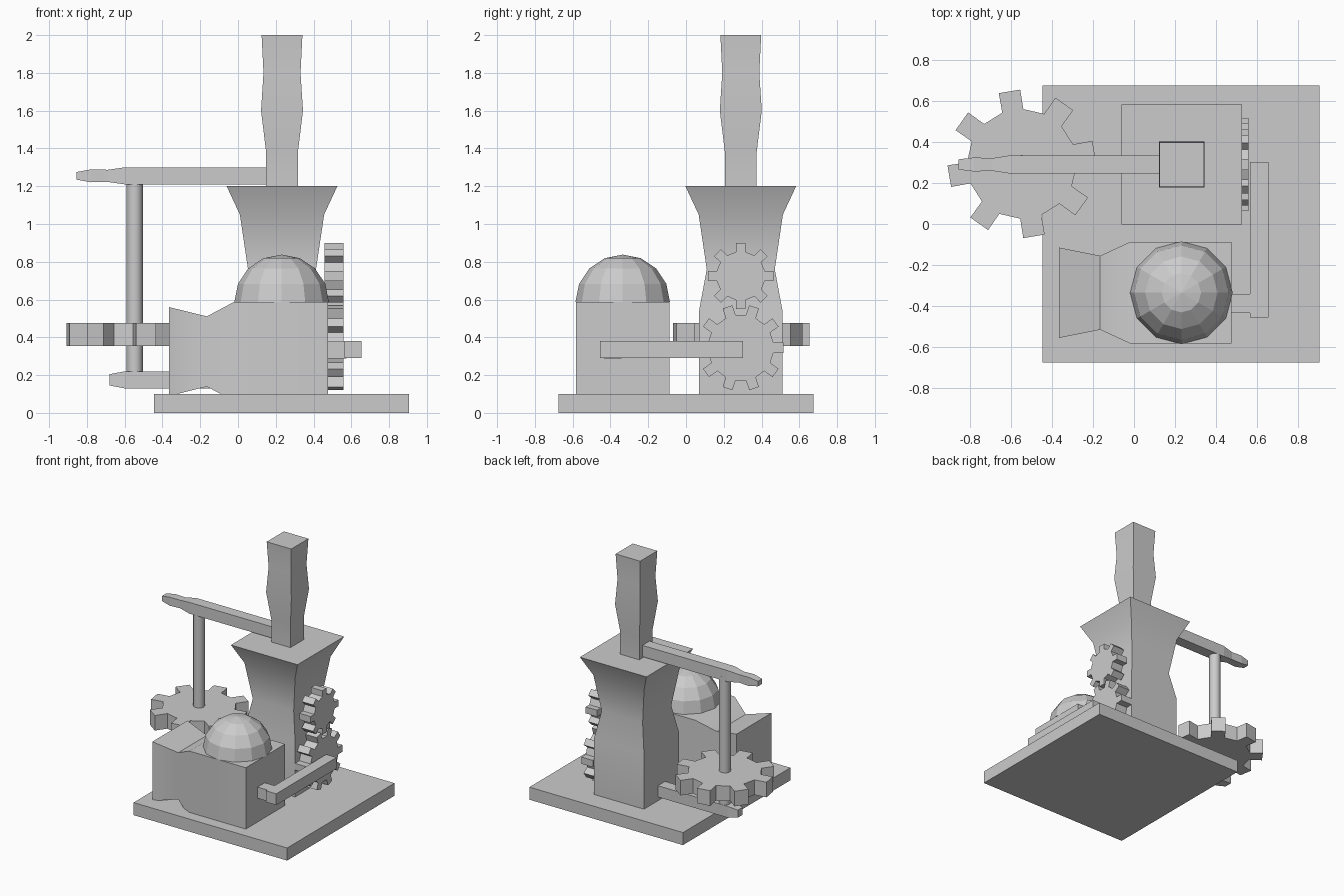
import bpy, bmesh
from math import sin, cos, pi, radians

if "Cube" in bpy.data.objects:
    bpy.data.objects.remove(bpy.data.objects["Cube"])


def make(name, verts, faces, smooth=False):
    me = bpy.data.meshes.new(name)
    bm = bmesh.new()
    vs = [bm.verts.new(v) for v in verts]
    for f in faces:
        bm.faces.new([vs[i] for i in f])
    bmesh.ops.recalc_face_normals(bm, faces=bm.faces)
    bm.to_mesh(me)
    bm.free()
    ob = bpy.data.objects.new(name, me)
    bpy.context.collection.objects.link(ob)
    if smooth:
        bpy.ops.object.select_all(action='DESELECT')
        ob.select_set(True)
        bpy.context.view_layer.objects.active = ob
        bpy.ops.object.shade_smooth_by_angle(angle=radians(40))
    return ob


def bridge(name, rings, smooth=False):
    """Skin a list of equal-sized point rings and cap both ends."""
    n = len(rings[0])
    faces = [list(range(n)), [(len(rings) - 1) * n + i for i in range(n)]]
    for k in range(len(rings) - 1):
        for i in range(n):
            j = (i + 1) % n
            faces.append([k*n + i, k*n + j, (k+1)*n + j, (k+1)*n + i])
    return make(name, [p for r in rings for p in r], faces, smooth)


SQUARE = ((-1, -1), (1, -1), (1, 1), (-1, 1))


def column(name, cx, cy, sections, smooth=False):
    """Square column from (z, half width) sections."""
    return bridge(name, [[(cx + a*h, cy + b*h, z) for a, b in SQUARE]
                         for z, h in sections], smooth)


def beam(name, cy, cz, sections, smooth=False):
    """Beam along x from (x, half depth, half height) sections."""
    return bridge(name, [[(x, cy + a*hy, cz + b*hz) for a, b in SQUARE]
                         for x, hy, hz in sections], smooth)


def box(name, x0, x1, y0, y1, z0, z1):
    return beam(name, (y0+y1)/2, (z0+z1)/2,
                [(x, (y1-y0)/2, (z1-z0)/2) for x in (x0, x1)])


def gear(name, place, teeth, r_tip, r_root, phase, lo, hi):
    """Toothed disc; place maps (u, v, depth) to world coordinates."""
    step = 2*pi / teeth
    outline = []
    for t in range(teeth):
        a = phase + t*step
        for da, r in ((-.25, r_root), (-.187, r_tip), (.187, r_tip), (.25, r_root)):
            outline.append((r*cos(a + da*step), r*sin(a + da*step)))
    return bridge(name, [[place(u, v, d) for u, v in outline] for d in (lo, hi)])


# Base plate
box("base_plate", -.446, .905, -.675, .675, 0, .1)

# Flared hopper tower and chimney
column("tower", .233, .29, [(.1, .22), (.545, .22), (.76, .18), (1.05, .223), (1.2, .293)], True)
column("chimney", .233, .29, [(1.19, .084), (1.38, .084), (1.6, .111), (1.8, .098), (2, .108)], True)

# Furnace body with pinched left end
beam("furnace", -.335, .325, [(-.365, .22, .235), (-.165, .18, .186), (-.02, .247, .263), (.476, .247, .263)], True)

# Faceted dome on the furnace
bm = bmesh.new()
bmesh.ops.create_uvsphere(bm, u_segments=12, v_segments=8, radius=.25)
bmesh.ops.bisect_plane(bm, geom=bm.verts[:] + bm.edges[:] + bm.faces[:],
                       plane_co=(0, 0, -.001), plane_no=(0, 0, 1), clear_inner=True)
bmesh.ops.holes_fill(bm, edges=[e for e in bm.edges if e.is_boundary])
bmesh.ops.recalc_face_normals(bm, faces=bm.faces)
me = bpy.data.meshes.new("dome")
bm.to_mesh(me)
bm.free()
dome = bpy.data.objects.new("dome", me)
dome.location = (.231, -.335, .588)
bpy.context.collection.objects.link(dome)

# Horizontal gear on its axle, held by two arms
AX, AY = -.547, .293
gear("flat_gear", lambda u, v, d: (AX + u, AY + v, d), 8, .362, .267, radians(99.6), .355, .475)
bridge("axle", [[(AX + .043*cos(k*pi/6), AY + .043*sin(k*pi/6), z) for k in range(12)]
                for z in (.18, 1.24)], True)
beam("upper_arm", .29, 1.255, [(-.855, .025, .02), (-.78, .034, .034), (-.69, .031, .032),
                               (-.6, .045, .045), (.2, .045, .045)])
beam("lower_arm", .29, .175, [(-.68, .03, .03), (-.6, .045, .045), (.1, .045, .045)])

# Pair of meshing gears on the tower side
for name, z, teeth, tip, root, phase in (("upper_side_gear", .725, 8, .176, .13, pi/2),
                                         ("lower_side_gear", .345, 10, .229, .175, 0)):
    gear(name, lambda u, v, d: (d, .29 + u, z + v), teeth, tip, root, phase, .458, .558)

# Bent bar linking furnace and lower gear, plus short gear shaft
box("link_bar", .565, .655, -.455, .303, .29, .38)
box("link_stub", .46, .575, -.433, -.342, .288, .377)
